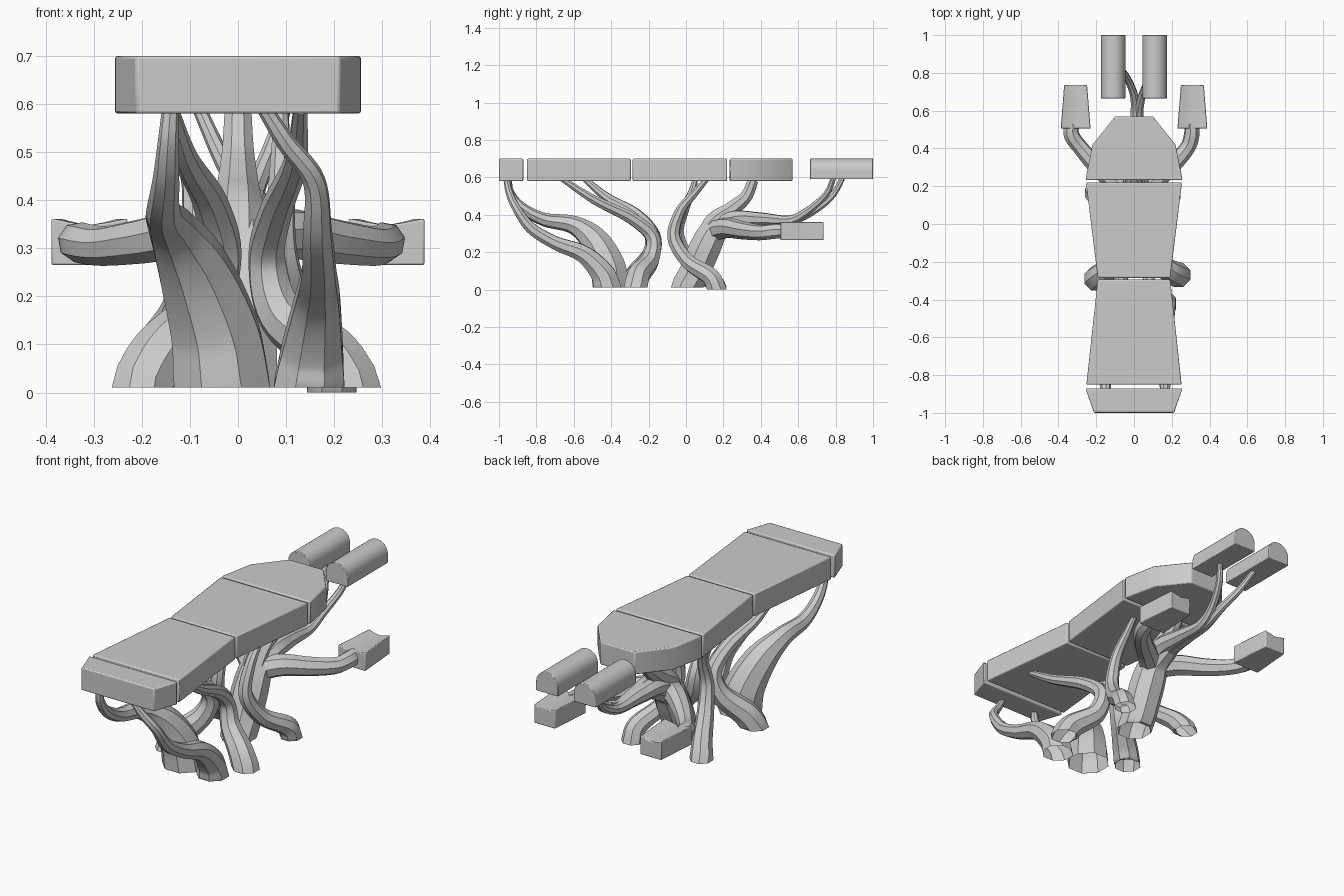
import bpy, bmesh, math
from mathutils import Vector


def finish(name, bm, bevel=0.0):
    bmesh.ops.recalc_face_normals(bm, faces=bm.faces)
    me = bpy.data.meshes.new(name)
    bm.to_mesh(me)
    bm.free()
    ob = bpy.data.objects.new(name, me)
    bpy.context.collection.objects.link(ob)
    if bevel:
        m = ob.modifiers.new("soft_edge", 'BEVEL')
        m.width, m.segments, m.limit_method = bevel, 2, 'ANGLE'
    bpy.ops.object.select_all(action='DESELECT')
    ob.select_set(True)
    bpy.context.view_layer.objects.active = ob
    bpy.ops.object.shade_smooth_by_angle(angle=math.radians(30))
    return ob


def loft(name, rings, bevel=0.0, cap_start=True):
    """Skin a list of equal-length closed rings and cap the ends."""
    bm = bmesh.new()
    vs = [[bm.verts.new(p) for p in r] for r in rings]
    n = len(vs[0])
    for a, b in zip(vs, vs[1:]):
        for i in range(n):
            j = (i + 1) % n
            bm.faces.new((a[i], a[j], b[j], b[i]))
    if cap_start:
        bm.faces.new(vs[0])
    bm.faces.new(vs[-1])
    return finish(name, bm, bevel)


def cushion(name, half):
    """Flat pad from its right-hand outline (x, y), mirrored across x."""
    out = half + [(-x, y) for x, y in reversed(half)]
    loft(name, [[(x, y, z) for x, y in out] for z in (0.58, 0.70)], 0.006)


def branch(name, pts, sides=8, steps=7, grounded=True):
    """Tapered faceted limb through (x, y, z, radius) points; feet are open below."""
    P = [Vector(p) for p in pts]
    P = [P[0] * 2 - P[1]] + P + [P[-1] * 2 - P[-2]]
    path = []
    for i in range(1, len(P) - 2):
        a, b, c, d = P[i - 1:i + 3]
        for s in range(steps):
            t = s / steps
            path.append(0.5 * (2 * b + (c - a) * t + (2 * a - 5 * b + 4 * c - d) * t * t
                               + (3 * b - a - 3 * c + d) * t ** 3))
    path.append(P[-2])
    pos = [p.to_3d() for p in path]
    rings, u, last = [], Vector((1, 0, 0)), len(pos) - 1
    for k, p in enumerate(pos):
        t = (pos[min(k + 1, last)] - pos[max(k - 1, 0)]).normalized()
        if k == 0 and grounded:
            t = Vector((0, 0, 1))
        u = (u - t * u.dot(t)).normalized()
        v = t.cross(u)
        rings.append([])
        for i in range(sides):
            w = math.tau * (i + 0.5) / sides
            q = p + (u * math.cos(w) + v * math.sin(w)) * path[k][3]
            q.z = max(q.z, pos[0].z if grounded else 0.0)
            rings[-1].append(q)
    loft(name, rings, cap_start=not grounded)


# Seat pads along the bench
cushion("end_pad", [(0.212, -1.0), (0.257, -0.87)])
cushion("lower_pad", [(0.252, -0.85), (0.192, -0.295)])
cushion("middle_pad", [(0.192, -0.285), (0.254, 0.22)])
cushion("chest_pad", [(0.257, 0.233), (0.22, 0.42), (0.1, 0.57)])

for side, s in (("left", -1), ("right", 1)):
    # Round-topped head pads
    prof = [(-0.064, 0.59), (0.064, 0.59)]
    prof += [(0.064 * math.cos(math.pi * i / 16), 0.637 + 0.063 * math.sin(math.pi * i / 16))
             for i in range(17)]
    loft(side + "_head_pad", [[(s * 0.11 + x, y, z) for x, z in prof] for y in (0.664, 1.0)], 0.003)
    # Dished arm rests
    prof = [(-0.079, 0.265), (0.079, 0.265), (0.079, 0.362), (0.04, 0.354),
            (0, 0.348), (-0.04, 0.354), (-0.079, 0.362)]
    loft(side + "_arm_rest", [[(s * 0.309 + x * k, y, z) for x, z in prof]
                              for y, k in ((0.505, 1.0), (0.735, 0.77))], 0.004)
    # Arm rest limbs
    tip = 0.33 if s < 0 else 0.305
    branch(side + "_arm_limb", [(0, 0.14, 0.31, 0.06), (s * 0.1, 0.22, 0.33, 0.055),
                                (s * 0.2, 0.31, 0.315, 0.048), (s * 0.28, 0.40, 0.305, 0.042),
                                (s * tip, 0.47, 0.312, 0.042), (s * tip, 0.53, 0.315, 0.04)],
           grounded=False)

# Central limb under the chest pad
branch("chest_limb", [(0, 0.07, 0.14, 0.06), (0, 0.14, 0.34, 0.06), (0, 0.24, 0.425, 0.046),
                      (0, 0.32, 0.495, 0.036), (0, 0.36, 0.585, 0.03)], grounded=False)

# Forked limbs under the head pads
branch("left_head_limb", [(0, 0.12, 0.28, 0.05), (-0.01, 0.24, 0.37, 0.05),
                          (0, 0.40, 0.375, 0.04),
                          (0.005, 0.56, 0.37, 0.027), (0.0, 0.68, 0.42, 0.022),
                          (-0.04, 0.78, 0.50, 0.018), (-0.085, 0.84, 0.60, 0.014)],
       grounded=False)
branch("right_head_limb", [(0, 0.12, 0.28, 0.05), (0.03, 0.24, 0.37, 0.05),
                           (0.025, 0.40, 0.375, 0.038),
                           (0.025, 0.55, 0.37, 0.027), (0.035, 0.65, 0.42, 0.022),
                           (0.07, 0.75, 0.51, 0.018), (0.10, 0.79, 0.60, 0.014)],
       grounded=False)

# Central trunk
branch("central_trunk", [(0, 0.0, 0.01, 0.088), (0, 0.05, 0.1, 0.088), (0, 0.1, 0.22, 0.09),
                         (0, 0.16, 0.32, 0.078), (0, 0.28, 0.37, 0.05)])

# Thick and thin front trunks that reach the end pad
branch("front_left_trunk", [(-0.033, -0.40, 0.01, 0.108), (-0.05, -0.42, 0.13, 0.098),
                            (-0.095, -0.49, 0.26, 0.078), (-0.14, -0.60, 0.345, 0.05),
                            (-0.155, -0.76, 0.375, 0.036), (-0.15, -0.88, 0.44, 0.028),
                            (-0.145, -0.94, 0.52, 0.022), (-0.14, -0.95, 0.59, 0.018)])
branch("front_right_trunk", [(0.148, -0.42, 0.01, 0.08), (0.155, -0.45, 0.09, 0.068),
                             (0.165, -0.55, 0.19, 0.05), (0.168, -0.70, 0.25, 0.038),
                             (0.165, -0.83, 0.33, 0.032), (0.158, -0.91, 0.44, 0.024),
                             (0.10, -0.945, 0.52, 0.02), (0.055, -0.96, 0.59, 0.016)])

# Splayed trunks that bow inwards and hold the lower pad
branch("lower_left_trunk", [(-0.20, -0.29, 0.01, 0.068), (-0.16, -0.26, 0.08, 0.065),
                            (-0.07, -0.19, 0.18, 0.052), (-0.035, -0.18, 0.29, 0.043),
                            (-0.06, -0.27, 0.40, 0.036), (-0.11, -0.42, 0.49, 0.026),
                            (-0.14, -0.54, 0.59, 0.016)])
branch("lower_right_trunk", [(0.235, -0.27, 0.01, 0.068), (0.19, -0.25, 0.08, 0.062),
                             (0.09, -0.19, 0.16, 0.05), (0.06, -0.18, 0.28, 0.04),
                             (0.08, -0.29, 0.38, 0.034), (0.12, -0.49, 0.48, 0.025),
                             (0.13, -0.66, 0.59, 0.015)])

# Rear trunks that bow forwards and hold the middle pad
branch("middle_left_trunk", [(-0.205, 0.165, 0.01, 0.058), (-0.175, 0.115, 0.08, 0.05),
                             (-0.12, 0.01, 0.17, 0.042), (-0.09, -0.045, 0.30, 0.035),
                             (-0.09, -0.01, 0.43, 0.028), (-0.12, 0.03, 0.52, 0.02),
                             (-0.14, 0.05, 0.59, 0.015)])
branch("middle_right_trunk", [(0.195, 0.165, 0.0, 0.056), (0.19, 0.13, 0.07, 0.05),
                              (0.13, 0.01, 0.15, 0.042), (0.09, -0.065, 0.28, 0.036),
                              (0.09, -0.03, 0.42, 0.028), (0.09, 0.05, 0.52, 0.02),
                              (0.09, 0.11, 0.59, 0.015)])
